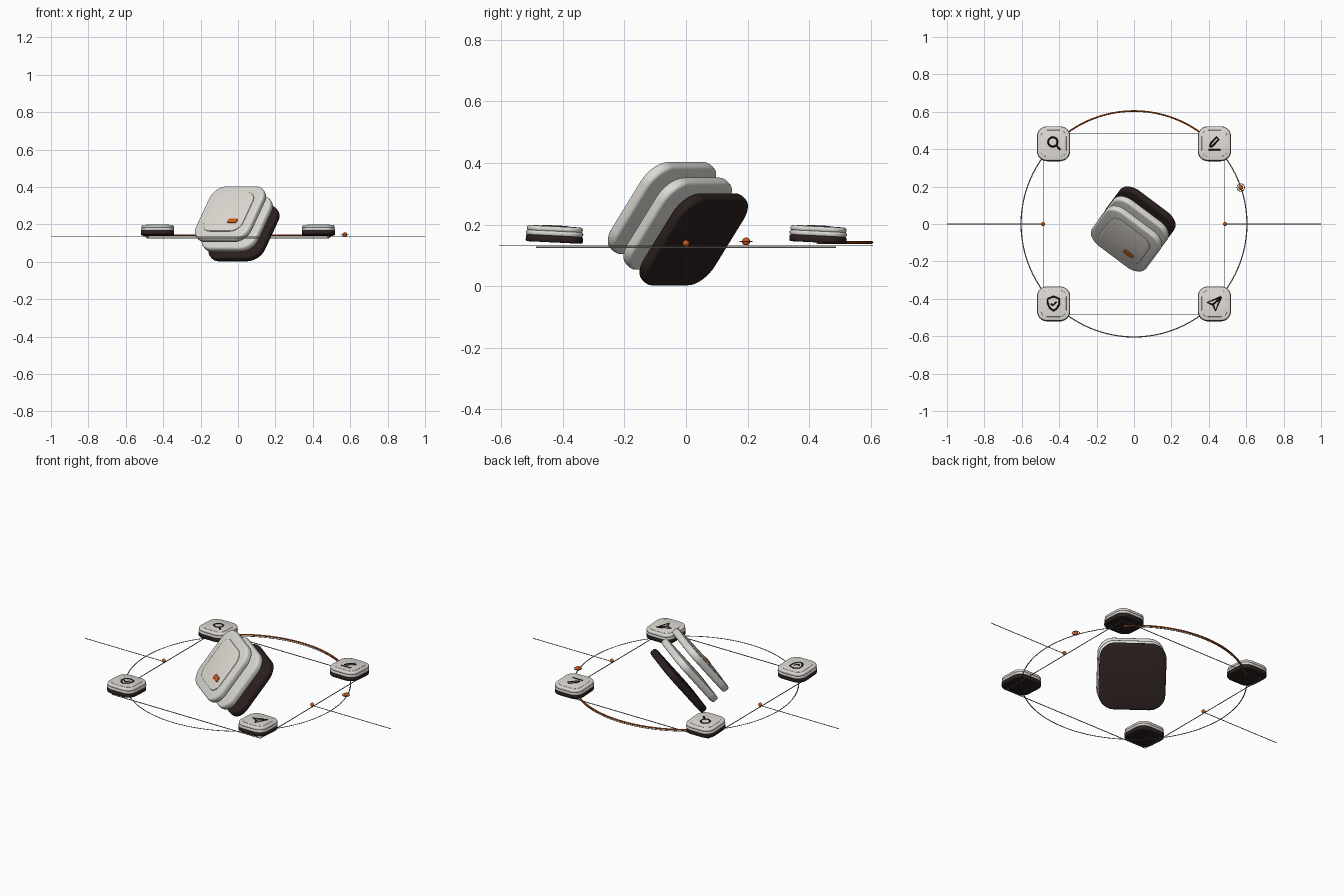
import bpy, bmesh, math
from mathutils import Matrix, Vector

if "Cube" in bpy.data.objects:
    bpy.data.objects.remove(bpy.data.objects["Cube"])


def material(name, rgb):
    m = bpy.data.materials.new(name)
    m.diffuse_color = (*rgb, 1)
    m.use_nodes = True
    m.node_tree.nodes["Principled BSDF"].inputs["Base Color"].default_value = m.diffuse_color
    return m


PALE = material("warm_white", (0.75, 0.71, 0.655))
SHELL = material("soft_white", (0.70, 0.69, 0.65))
DARK = material("dark_brown", (0.024, 0.014, 0.0135))
ORANGE = material("orange", (0.62, 0.105, 0.008))
LINE = material("line_grey", (0.30, 0.29, 0.275))
BLACK = material("icon_black", (0.008, 0.007, 0.007))


def finish(ob, mat):
    ob.data.materials.append(mat)
    bpy.ops.object.select_all(action='DESELECT')
    ob.select_set(True)
    bpy.context.view_layer.objects.active = ob
    if ob.type == 'CURVE':
        bpy.ops.object.convert(target='MESH')
        ob = bpy.context.object
    bpy.ops.object.shade_smooth_by_angle(angle=math.radians(35))
    return ob


def outline(hx, hy, r, z, seg=8):
    """Rounded rectangle points, counter-clockwise."""
    pts = []
    for i, (sx, sy) in enumerate([(1, 1), (-1, 1), (-1, -1), (1, -1)]):
        for k in range(seg + 1):
            a = math.pi / 2 * (i + k / seg)
            pts.append(Vector((sx * (hx - r) + r * math.cos(a),
                               sy * (hy - r) + r * math.sin(a), z)))
    return pts


def plate(name, mat, frame, hx, hy, r, z0, z1, bevel):
    """Rounded plate with softened top and bottom rims."""
    steps = [(bevel * (1 - math.sin(a)), bevel * (1 - math.cos(a)))
             for a in (0, math.pi / 6, math.pi / 3, math.pi / 2)]
    layers = [(i, z0 + d) for i, d in steps]
    layers += [(i, z1 - d) for i, d in reversed(steps)]
    bm = bmesh.new()
    rings = [[bm.verts.new(p) for p in outline(hx - i, hy - i, r - i, z)]
             for i, z in layers]
    n = len(rings[0])
    for a, b in zip(rings, rings[1:]):
        for k in range(n):
            bm.faces.new((a[k], a[(k + 1) % n], b[(k + 1) % n], b[k]))
    bm.faces.new(rings[0][::-1])
    bm.faces.new(rings[-1])
    me = bpy.data.meshes.new(name)
    bm.to_mesh(me)
    bm.free()
    ob = bpy.data.objects.new(name, me)
    bpy.context.collection.objects.link(ob)
    ob.matrix_world = frame
    return finish(ob, mat)


def tube(name, mat, paths, radius, frame=Matrix(), closed=False, res=2):
    """Thin rods following one or more polylines."""
    cu = bpy.data.curves.new(name, 'CURVE')
    cu.dimensions = '3D'
    cu.bevel_depth = radius
    cu.bevel_resolution = res
    cu.use_fill_caps = True
    for pts in paths:
        sp = cu.splines.new('POLY')
        sp.points.add(len(pts) - 1)
        for p, q in zip(sp.points, pts):
            p.co = (*q, 1) if len(q) == 3 else (*q, 0, 1)
        sp.use_cyclic_u = closed
    ob = bpy.data.objects.new(name, cu)
    bpy.context.collection.objects.link(ob)
    ob.matrix_world = frame
    return finish(ob, mat)


def arc(r, z, a0, a1, n, cx=0, cy=0):
    return [(cx + r * math.cos(math.radians(a0 + (a1 - a0) * k / n)),
             cy + r * math.sin(math.radians(a0 + (a1 - a0) * k / n)), z)
            for k in range(n + 1)]


def ball(name, mat, loc, r):
    bpy.ops.mesh.primitive_uv_sphere_add(segments=16, ring_count=10, radius=r, location=loc)
    ob = bpy.context.object
    ob.name = name
    return finish(ob, mat)


# Tilted central stack: shared axes, three parallel plates
u = Vector((0.8, -0.6, 0))
n = Vector((-0.475, -0.634, 0.61)).normalized()
v = n.cross(u)


def stack_frame(c):
    m = Matrix((u, v, n)).transposed().to_4x4()
    m.translation = c
    return m


T = 0.02
for name, mat, c in [("stack_base", DARK, (0.032, 0.025, 0.152)),
                     ("stack_middle", SHELL, (-0.004, -0.027, 0.203)),
                     ("stack_top", SHELL, (-0.04, -0.078, 0.254))]:
    plate(name, mat, stack_frame(c), 0.18, 0.18, 0.085, -T, T, 0.013)
top = stack_frame((-0.04, -0.078, 0.254))
plate("stack_panel", PALE, top, 0.13, 0.13, 0.06, T - 0.004, T + 0.004, 0.003)
plate("stack_badge", ORANGE, top @ Matrix.Translation((0.057, -0.064, 0)),
      0.031, 0.014, 0.009, T, T + 0.009, 0.002)

# Floor ring (flat), square frame, side lines and highlighted arc
tube("ring", LINE, [arc(0.604, 0, 0, 360, 96)[:-1]], 0.003,
     Matrix.Translation((0, 0, 0.133)) @ Matrix.Diagonal((1, 1, 0.5, 1)), closed=True)
S = 0.486
tube("square_frame", LINE, [[(S, S, 0.126), (-S, S, 0.126), (-S, -S, 0.126), (S, -S, 0.126)]],
     0.0026, closed=True)
tube("highlight_arc", ORANGE, [arc(0.604, 0.142, 45, 135, 40)], 0.0045)
for s, side in ((-1, "left"), (1, "right")):
    tube("line_" + side, LINE, [[(s * S, 0, 0.134), (s, 0, 0.134)]], 0.002)
    ball("node_" + side, ORANGE, (s * S, 0, 0.139), 0.011)

# Orbiting bead with halo
ball("bead", ORANGE, (0.571, 0.195, 0.145), 0.013)
tube("bead_halo", ORANGE, [arc(0.02, 0.145, 0, 360, 24, 0.571, 0.195)[:-1]], 0.002, closed=True)

# Icon strokes, in pad coordinates
magnifier = [arc(0.025, 0, 0, 360, 20, -0.004, 0.008), [(0.014, -0.01), (0.036, -0.034)]]
pencil = [[(-0.024, -0.018), (-0.02, 0.0), (0.012, 0.034), (0.024, 0.022), (-0.01, -0.014),
           (-0.024, -0.018)], [(-0.032, -0.034), (0.032, -0.034)]]
shield = [[(0, 0.038), (0.03, 0.026), (0.03, -0.004), (0.018, -0.026), (0, -0.038),
           (-0.018, -0.026), (-0.03, -0.004), (-0.03, 0.026), (0, 0.038)],
          [(-0.014, 0.0), (-0.003, -0.011), (0.016, 0.01)]]
plane = [[(0.036, 0.036), (-0.038, 0.006), (-0.008, -0.006), (0.006, -0.038), (0.036, 0.036)],
         [(0.036, 0.036), (-0.008, -0.006)]]

# Four corner pads, each leaning slightly back
for name, x, y, icon in [("search", -0.43, 0.428, magnifier), ("edit", 0.43, 0.428, pencil),
                         ("shield", -0.43, -0.428, shield), ("send", 0.43, -0.428, plane)]:
    f = Matrix.Translation((x, y, 0.142)) @ Matrix.Rotation(math.radians(-2.8), 4, 'X')
    plate(name + "_pad_base", DARK, f, 0.089, 0.093, 0.054, 0, 0.022, 0.006)
    plate(name + "_pad_body", SHELL, f, 0.089, 0.093, 0.054, 0.021, 0.037, 0.006)
    plate(name + "_pad_cap", SHELL, f, 0.087, 0.091, 0.052, 0.035, 0.052, 0.007)
    plate(name + "_pad_panel", PALE, f, 0.068, 0.071, 0.036, 0.05, 0.0535, 0.0015)
    lift = f @ Matrix.Translation((0, 0, 0.0535)) @ Matrix.Diagonal((1, 1, 0.5, 1))
    tube(name + "_icon", BLACK, icon, 0.0045, lift, res=1)
